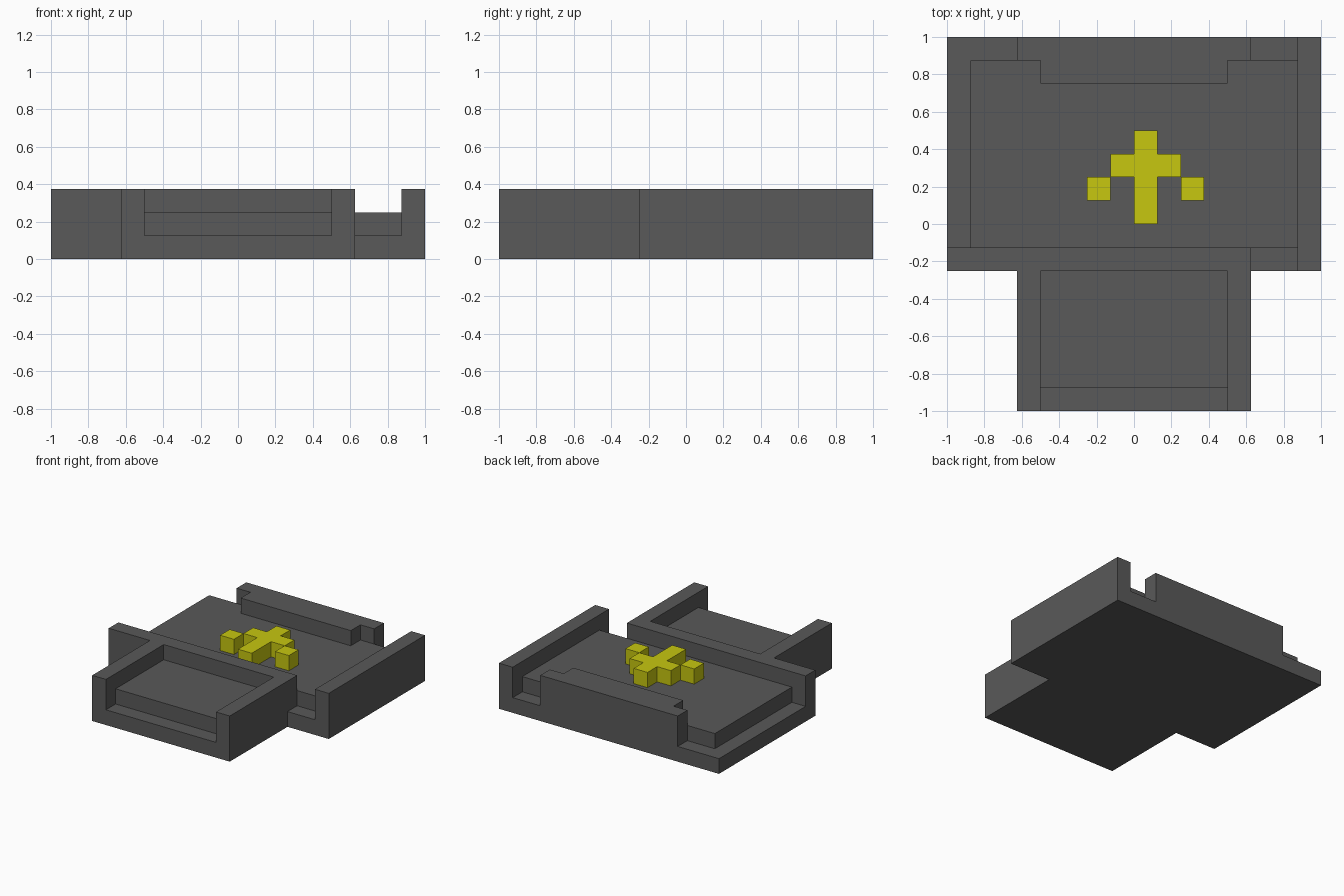
import bpy
import bmesh

default = bpy.data.objects.get("Cube")
if default:
    bpy.data.objects.remove(default, do_unlink=True)

U = 0.125  # one grid step; all part dimensions below are in steps


def make_material(name, rgb):
    mat = bpy.data.materials.new(name)
    mat.use_nodes = True
    mat.diffuse_color = (*rgb, 1)
    bsdf = mat.node_tree.nodes["Principled BSDF"]
    bsdf.inputs["Base Color"].default_value = (*rgb, 1)
    bsdf.inputs["Roughness"].default_value = 0.8
    return mat


grey = make_material("dark grey", (0.1, 0.1, 0.1))
yellow = make_material("mustard yellow", (0.57, 0.57, 0.005))


def prism(name, outline, z0, z1, mat):
    """Extrude a counter-clockwise plan outline from z0 to z1."""
    bm = bmesh.new()
    base = bm.faces.new([bm.verts.new((x * U, y * U, z0 * U)) for x, y in outline])
    top = bmesh.ops.extrude_face_region(bm, geom=[base], use_keep_orig=True)["geom"]
    verts = [v for v in top if isinstance(v, bmesh.types.BMVert)]
    bmesh.ops.translate(bm, verts=verts, vec=(0, 0, (z1 - z0) * U))
    bmesh.ops.recalc_face_normals(bm, faces=bm.faces)
    mesh = bpy.data.meshes.new(name)
    bm.to_mesh(mesh)
    bm.free()
    mesh.materials.append(mat)
    obj = bpy.data.objects.new(name, mesh)
    bpy.context.collection.objects.link(obj)
    return obj


def rect(x0, x1, y0, y1):
    return [(x0, y0), (x1, y0), (x1, y1), (x0, y1)]


# Base slab: wide body with a narrower front extension
prism("base_slab", [(-5, -8), (5, -8), (5, -2), (8, -2), (8, 8), (-8, 8),
                    (-8, -2), (-5, -2)], 0, 1, grey)

# Raised plates set back from the slab edge
prism("main_plate", [(-7, -1), (7, -1), (7, 7), (4, 7), (4, 6), (-4, 6),
                     (-4, 7), (-7, 7)], 1, 2, grey)
prism("front_plate", rect(-4, 4, -7, -2), 1, 2, grey)

# Tall rails: front cross rail with its two arms, left side rail, back block
prism("front_rail", [(-5, -8), (-4, -8), (-4, -2), (4, -2), (4, -8), (5, -8),
                     (5, -1), (-8, -1), (-8, -2), (-5, -2)], 1, 3, grey)
prism("left_rail", rect(7, 8, -2, 8), 1, 3, grey)
prism("back_block", [(-4, 6), (4, 6), (4, 7), (5, 7), (5, 8), (-5, 8),
                     (-5, 7), (-4, 7)], 1, 3, grey)

# Raised yellow arrow: a cross plus two detached barbs
prism("arrow_cross", [(0, 0), (1, 0), (1, 2), (2, 2), (2, 3), (1, 3), (1, 4),
                      (0, 4), (0, 3), (-1, 3), (-1, 2), (0, 2)], 2, 3, yellow)
for side, x in (("right", -2), ("left", 2)):
    prism(f"arrow_barb_{side}", rect(x, x + 1, 1, 2), 2, 3, yellow)
